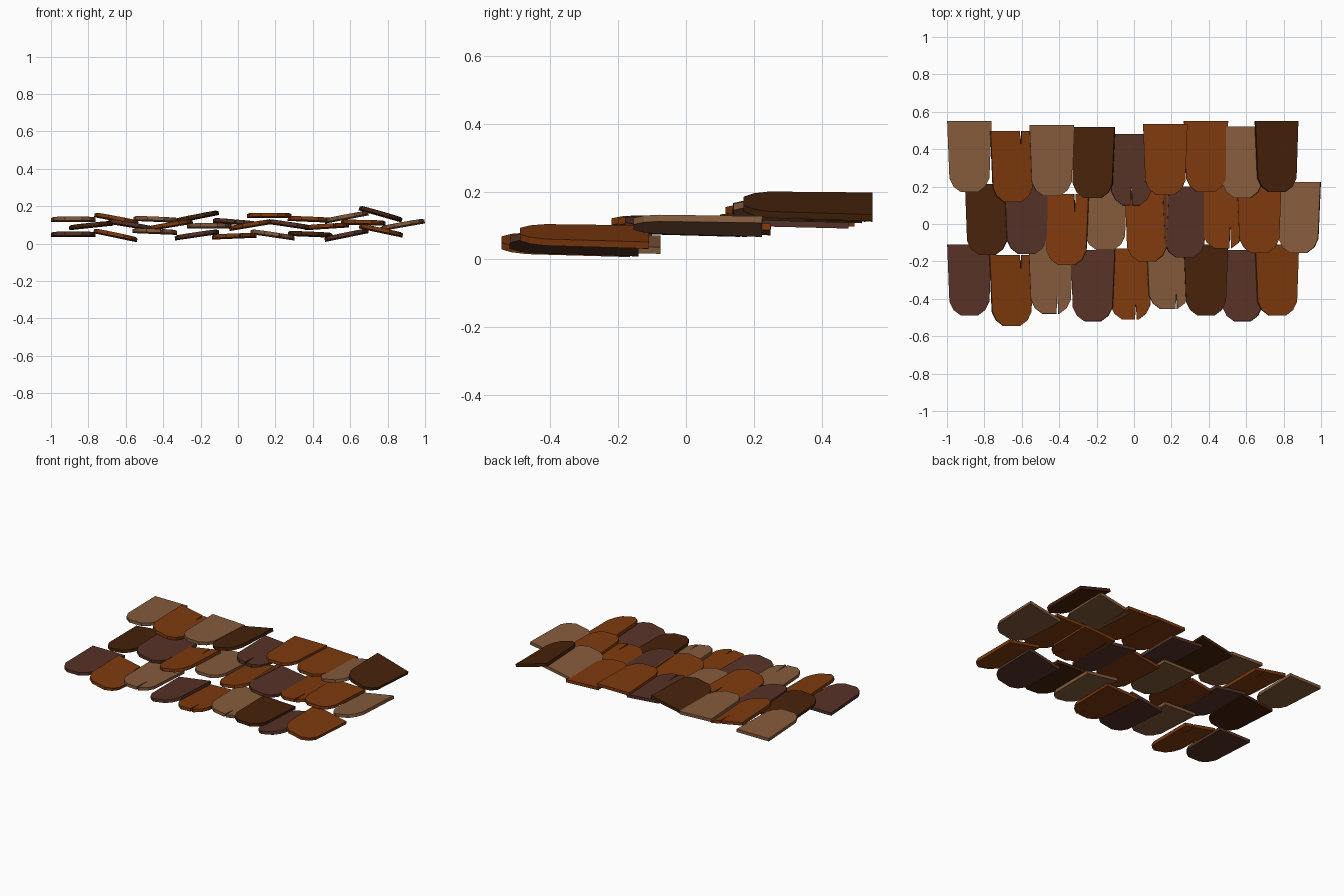
import bpy, bmesh
from math import atan2, radians
from mathutils import Matrix

if "Cube" in bpy.data.objects:
    bpy.data.objects.remove(bpy.data.objects["Cube"])

LENGTH, HALF_W, THICK = 0.38, 0.119, 0.02

COLOURS = {"T": (0.235, 0.105, 0.045), "O": (0.21, 0.042, 0.004),
           "D": (0.062, 0.016, 0.003), "M": (0.095, 0.032, 0.02)}
MATS = {}
for key, rgb in COLOURS.items():
    MATS[key] = bpy.data.materials.new("clay_" + key.lower())
    MATS[key].diffuse_color = (*rgb, 1)


def outline(crack):
    """Shield shaped tile, tip towards -y, with an optional thin crack (end, x, depth)."""
    f, b = -LENGTH / 2, LENGTH / 2
    tip = [(-0.045, f), (0.045, f)]
    back = [(HALF_W, b), (-HALF_W, b)]
    if crack:
        end, x, d = crack
        if end == "front":
            tip[1:1] = [(x - 0.005, f), (x, f + d), (x + 0.005, f)]
        else:
            back[1:1] = [(x + 0.005, b), (x, b - d), (x - 0.005, b)]
    return ([(-0.107, f + 0.075), (-0.085, f + 0.03)] + tip
            + [(0.085, f + 0.03), (0.107, f + 0.075)] + back)


def tile(name, colour, x, front, z_left, z_right, crack=None):
    bm = bmesh.new()
    face = bm.faces.new([bm.verts.new((px, py, -THICK / 2)) for px, py in outline(crack)])
    up = bmesh.ops.extrude_face_region(bm, geom=[face])["geom"]
    bmesh.ops.translate(bm, vec=(0, 0, THICK),
                        verts=[v for v in up if isinstance(v, bmesh.types.BMVert)])
    bmesh.ops.recalc_face_normals(bm, faces=bm.faces)
    # sideways roll from the two edge heights, plus a slight nose-up pitch
    roll = -atan2(z_right - z_left, 2 * HALF_W)
    bm.transform(Matrix.Translation((x, front + LENGTH / 2, (z_left + z_right) / 2))
                 @ Matrix.Rotation(roll, 4, "Y") @ Matrix.Rotation(radians(-1.2), 4, "X"))
    mesh = bpy.data.meshes.new(name)
    bm.to_mesh(mesh)
    bm.free()
    mesh.materials.append(MATS[colour])
    bpy.context.collection.objects.link(bpy.data.objects.new(name, mesh))


# colour, x centre, front edge y, left edge z, right edge z, crack
ROWS = {
    "front_row_tile": [
        ("M", -0.88, -0.49, 0.05, 0.05),
        ("O", -0.655, -0.545, 0.07, 0.02, ("back", 0.05, 0.09)),
        ("T", -0.445, -0.48, 0.07, 0.06, ("front", 0.035, 0.11)),
        ("M", -0.22, -0.52, 0.03, 0.065),
        ("O", -0.02, -0.51, 0.035, 0.045, ("front", 0.03, 0.08)),
        ("T", 0.185, -0.455, 0.065, 0.03, ("front", 0.04, 0.09)),
        ("D", 0.385, -0.49, 0.055, 0.045),
        ("M", 0.58, -0.52, 0.022, 0.07),
        ("O", 0.765, -0.49, 0.095, 0.045)],
    "middle_row_tile": [
        ("D", -0.785, -0.165, 0.085, 0.11),
        ("M", -0.575, -0.16, 0.12, 0.08),
        ("O", -0.36, -0.22, 0.08, 0.12, ("back", 0.045, 0.1)),
        ("T", -0.155, -0.14, 0.095, 0.095),
        ("O", 0.07, -0.2, 0.08, 0.12),
        ("M", 0.27, -0.18, 0.12, 0.085),
        ("O", 0.475, -0.13, 0.085, 0.1, ("front", 0.04, 0.12)),
        ("O", 0.67, -0.155, 0.115, 0.11),
        ("T", 0.88, -0.155, 0.08, 0.122)],
    "back_row_tile": [
        ("T", -0.88, 0.17, 0.13, 0.13),
        ("O", -0.65, 0.117, 0.155, 0.11, ("back", 0.045, 0.09)),
        ("T", -0.44, 0.15, 0.135, 0.125),
        ("D", -0.22, 0.138, 0.12, 0.167),
        ("M", -0.015, 0.1, 0.125, 0.105, ("front", 0.0, 0.11)),
        ("O", 0.167, 0.154, 0.15, 0.15),
        ("O", 0.385, 0.17, 0.135, 0.125),
        ("T", 0.58, 0.14, 0.12, 0.165),
        ("D", 0.763, 0.17, 0.193, 0.125)],
}

for row, tiles in ROWS.items():
    for i, spec in enumerate(tiles, 1):
        tile(f"{row}_{i}", *spec)

for m in bpy.data.materials:
    if m.users and not m.is_grease_pencil:
        m.use_nodes = True
        m.node_tree.nodes["Principled BSDF"].inputs["Base Color"].default_value = m.diffuse_color
